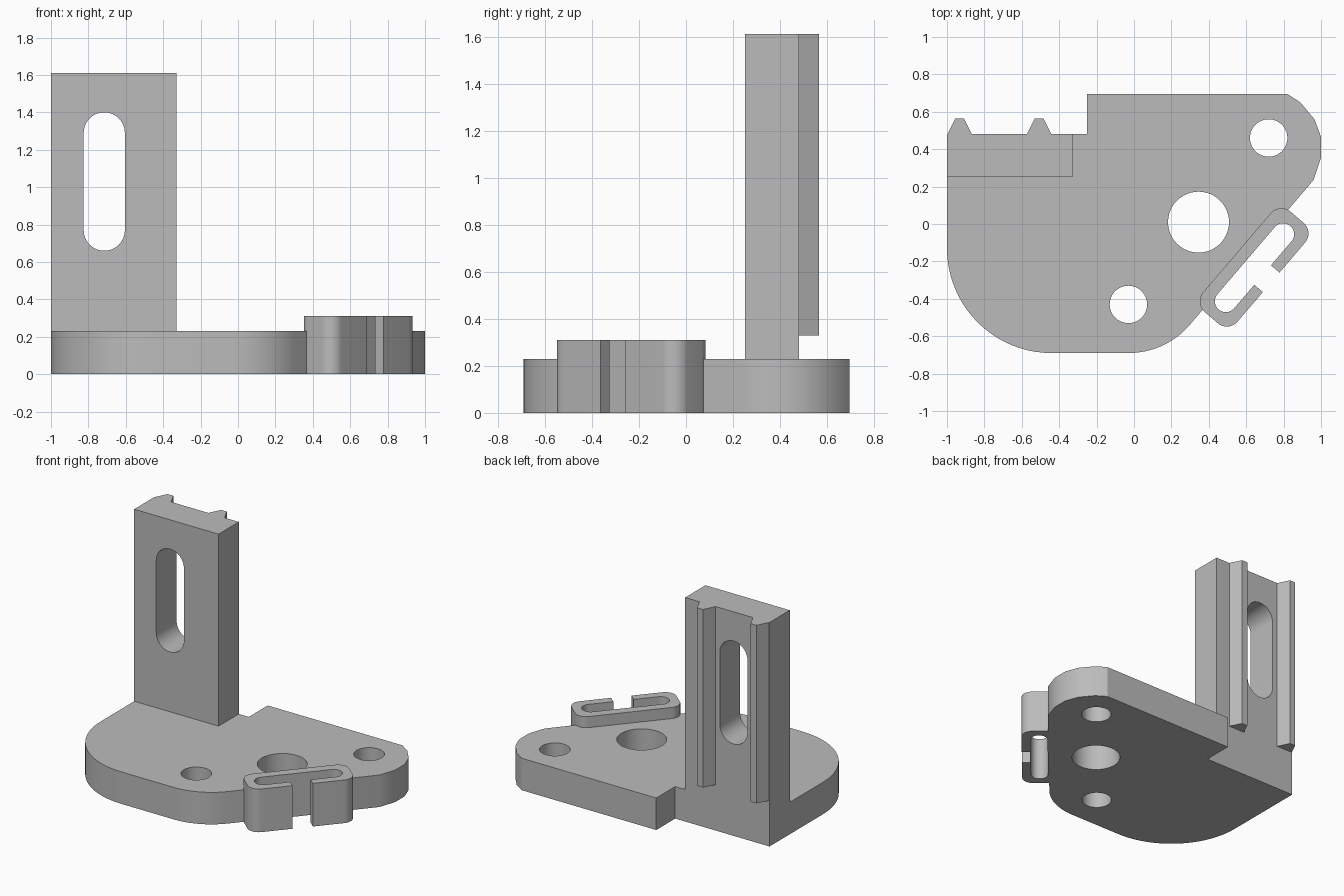
import bpy, bmesh
from math import sin, cos, radians, atan2
from mathutils import Matrix, Vector

old = bpy.data.objects.get("Cube")
if old:
    bpy.data.objects.remove(old, do_unlink=True)

grey = bpy.data.materials.new("plain grey")
grey.use_nodes = True
grey.diffuse_color = (0.5, 0.5, 0.5, 1)
grey.node_tree.nodes["Principled BSDF"].inputs["Base Color"].default_value = (0.5, 0.5, 0.5, 1)


def arc(cx, cy, r, start, end, steps=12):
    angles = [radians(start + (end - start) * i / steps) for i in range(steps + 1)]
    return [(cx + r * cos(a), cy + r * sin(a)) for a in angles]


def circle(cx, cy, r):
    return arc(cx, cy, r, 0, 360, 48)[:-1]


def rounded_rect(x0, x1, y0, y1, r):
    return (arc(x1 - r, y0 + r, r, -90, 0) + arc(x1 - r, y1 - r, r, 0, 90)
            + arc(x0 + r, y1 - r, r, 90, 180) + arc(x0 + r, y0 + r, r, 180, 270))


def prism(name, outline, z0, z1, matrix=Matrix()):
    """Extrude a closed outline from z0 to z1, then place it."""
    bm = bmesh.new()
    face = bm.faces.new([bm.verts.new((x, y, z0)) for x, y in outline])
    top = bmesh.ops.extrude_face_region(bm, geom=[face])["geom"]
    bmesh.ops.translate(bm, vec=(0, 0, z1 - z0),
                        verts=[v for v in top if isinstance(v, bmesh.types.BMVert)])
    bmesh.ops.remove_doubles(bm, verts=bm.verts, dist=0.0001)
    bmesh.ops.recalc_face_normals(bm, faces=bm.faces)
    bm.transform(matrix)
    mesh = bpy.data.meshes.new(name)
    bm.to_mesh(mesh)
    bm.free()
    mesh.materials.append(grey)
    obj = bpy.data.objects.new(name, mesh)
    bpy.context.collection.objects.link(obj)
    return obj


def cut(obj, cutters):
    """Subtract the cutters, keep the result and drop the cutters."""
    for cutter in cutters:
        cutter.hide_render = True
        mod = obj.modifiers.new("cut", 'BOOLEAN')
        mod.operation = 'DIFFERENCE'
        mod.solver = 'EXACT'
        mod.object = cutter
    bpy.context.view_layer.update()
    result = bpy.data.meshes.new_from_object(
        obj.evaluated_get(bpy.context.evaluated_depsgraph_get()))
    obj.modifiers.clear()
    obj.data = result
    for cutter in cutters:
        bpy.data.objects.remove(cutter, do_unlink=True)


# Base plate with rounded corners and a step at the back
clip_dir = Vector((0.65, 0.76)).normalized()
slant = atan2(clip_dir.y, clip_dir.x)
outline = [(-0.25, 0.48), (-1, 0.48)]
outline += arc(-0.44, -0.13, 0.56, 180, 270, 20)
outline += arc(-0.03, -0.257, 0.433, -90, -40.5, 16)
outline += [(0.96, 0.235), (1, 0.355), (1, 0.465), (0.965, 0.56),
            (0.89, 0.65), (0.82, 0.695), (-0.25, 0.695)]
plate = prism("base_plate", outline, 0, 0.23)
holes = [(0.345, 0.01, 0.163), (-0.03, -0.43, 0.1), (0.72, 0.46, 0.1)]
cut(plate, [prism("hole_cutter", circle(*h), -0.1, 0.4) for h in holes])

# Upright post with a long slot
post = prism("upright_post", [(-1, 0.25), (-0.33, 0.25), (-0.33, 0.48), (-1, 0.48)], 0.23, 1.61)
upright = Matrix.Rotation(radians(90), 4, 'X')
cut(post, [prism("slot_cutter", rounded_rect(-0.825, -0.605, 0.66, 1.4, 0.1099),
                 -0.7, 0, upright)])

# Tapered guide rails on the back of the post
rails = []
for name, x in (("right_rail", -0.9325), ("left_rail", -0.5075)):
    rails.append(prism(name, [(x - 0.065, 0.48), (x + 0.065, 0.48),
                              (x + 0.023, 0.565), (x - 0.023, 0.565)], 0.33, 1.61))

# Slanted open clip: local x runs along it, local -y points outward
turn = Matrix.Rotation(slant, 4, 'Z')
clip = prism("open_clip", rounded_rect(-0.112, 0.594, -0.76, -0.518, 0.075), 0, 0.31, turn)
cut(clip, [
    prism("clip_slot_cutter", rounded_rect(-0.053, 0.535, -0.7, -0.583, 0.058), -0.1, 0.5, turn),
    prism("clip_gap_cutter", [(0.171, -0.9), (0.308, -0.9), (0.308, -0.64), (0.171, -0.64)],
          -0.1, 0.5, turn)])

# Smooth curved walls, keep edges sharp
bpy.ops.object.select_all(action='DESELECT')
for obj in [plate, post, clip] + rails:
    obj.select_set(True)
bpy.context.view_layer.objects.active = plate
bpy.ops.object.shade_smooth_by_angle(angle=radians(30))
